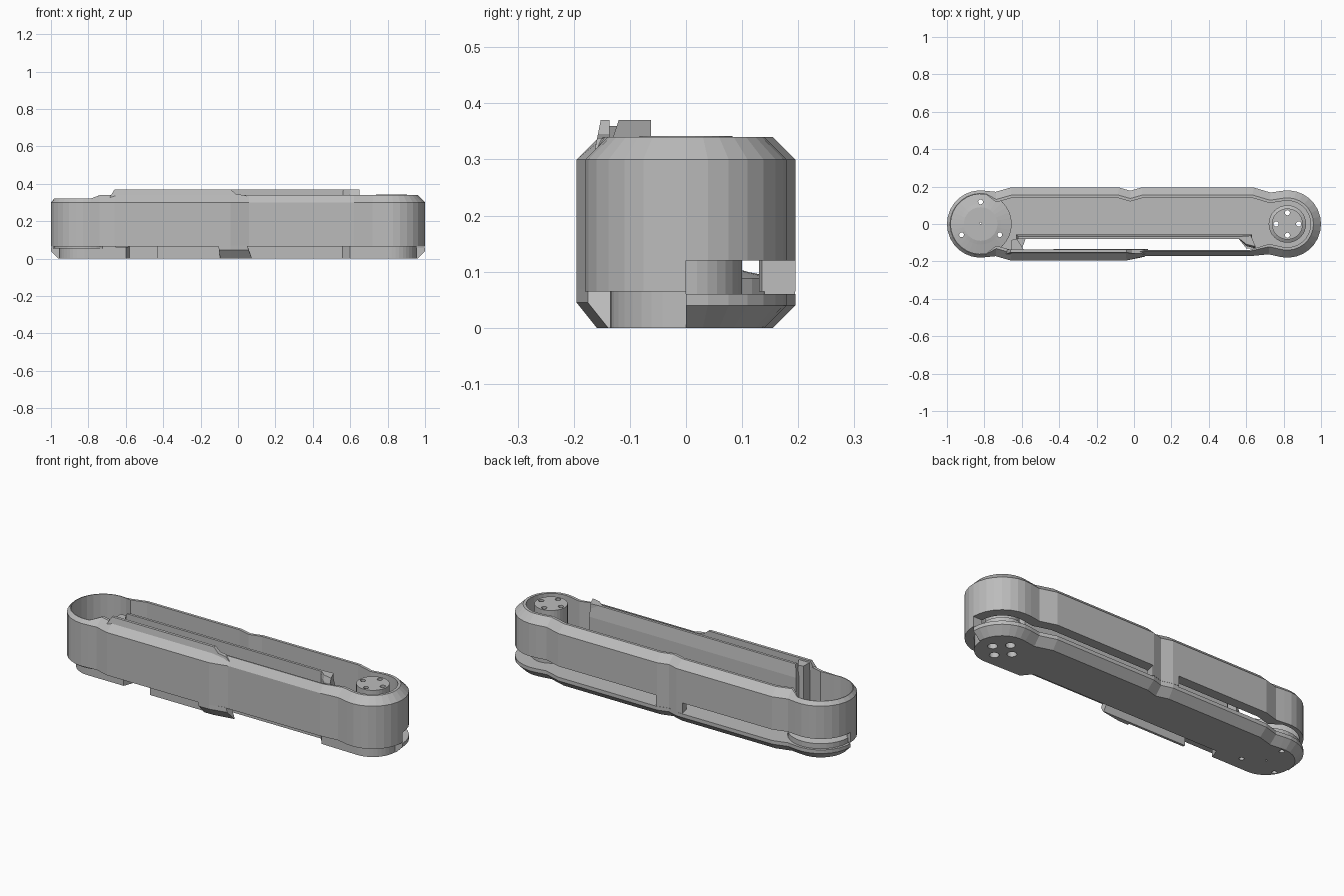
import bpy, bmesh, math
from mathutils import Vector

if "Cube" in bpy.data.objects:
    bpy.data.objects.remove(bpy.data.objects["Cube"])

grey = bpy.data.materials.new("plain_grey")
grey.diffuse_color = (0.5, 0.5, 0.5, 1)
grey.use_nodes = True
grey.node_tree.nodes["Principled BSDF"].inputs["Base Color"].default_value = grey.diffuse_color


def loft(name, rings, tube=False):
    """Closed solid through equal-length 3D rings; tube joins the last ring to the first."""
    bm = bmesh.new()
    rows = [[bm.verts.new(p) for p in r] for r in rings]
    n = len(rows[0])
    for a, b in zip(rows, rows[1:] + (rows[:1] if tube else [])):
        for i in range(n):
            j = (i + 1) % n
            bm.faces.new((a[i], a[j], b[j], b[i]))
    if not tube:
        bm.faces.new(rows[0][::-1])
        bm.faces.new(rows[-1])
    bmesh.ops.recalc_face_normals(bm, faces=bm.faces)
    me = bpy.data.meshes.new(name)
    bm.to_mesh(me)
    bm.free()
    me.materials.append(grey)
    ob = bpy.data.objects.new(name, me)
    bpy.context.collection.objects.link(ob)
    return ob


def prism(name, pts, z0, z1):
    return loft(name, [[(x, y, z) for x, y in pts] for z in (z0, z1)])


def arc(cx, r, a0, a1, n):
    angs = [math.radians(a0 + (a1 - a0) * i / n) for i in range(n + 1)]
    return [(cx + r * math.cos(a), r * math.sin(a)) for a in angs]


def circle(cx, cy, r, n=24):
    return [(x, y + cy) for x, y in arc(cx, r, 0, 360 - 360 / n, n - 1)]


def turned(name, cx, profile):
    return loft(name, [[(x, y, z) for x, y in circle(cx, 0, r, 32)] for r, z in profile])


def inset(pts, amount):
    """Move a counter-clockwise outline inward; amount(x, y) gives the distance."""
    out, n = [], len(pts)
    for i in range(n):
        p, q, s = (Vector(pts[(i + k) % n]) for k in (-1, 0, 1))
        e, f = (q - p).normalized(), (s - q).normalized()
        n1, n2 = Vector((-e.y, e.x)), Vector((-f.y, f.x))
        m = (n1 + n2).normalized()
        q = q + m * (amount(q.x, q.y) / max(m.dot(n1), 0.5))
        out.append((q.x, q.y))
    return out


def cut(ob, cutters):
    for c in cutters:
        m = ob.modifiers.new("cut", 'BOOLEAN')
        m.operation, m.solver, m.object = 'DIFFERENCE', 'EXACT', c
        bpy.context.view_layer.objects.active = ob
        bpy.ops.object.modifier_apply(modifier=m.name)


# Outline with two round ends and a waist in the middle
outline = (arc(.82, .18, -100, 100, 16)
           + [(.73, .168), (.64, .195), (.04, .195), (-.02, .178), (-.08, .195),
              (-.66, .195), (-.74, .172)]
           + arc(-.82, .18, 80, 280, 16)
           + [(-.74, -.172), (-.66, -.195), (-.04, -.195), (.06, -.172),
              (.62, -.172), (.72, -.162)])


# Rim gets thinner around the left end and along the right front
def rim(x, y, wide, thin):
    if x < -.745:
        return thin * .6
    return thin if y < -.1 and 0 < x < .65 else wide


def rim_height(x):
    return .32 if x < -.745 else .34


# Open upper shell wall with chamfered rim
top_out = inset(outline, lambda x, y: rim(x, y, .04, .027))
top_in = inset(outline, lambda x, y: rim(x, y, .055, .034))
shell = loft("upper_shell", [
    [(x, y, .065) for x, y in outline],
    [(x, y, .30) for x, y in outline],
    [(x, y, rim_height(o[0])) for (x, y), o in zip(top_out, outline)],
    [(x, y, rim_height(o[0])) for (x, y), o in zip(top_in, outline)],
    [(x, y, .065) for x, y in top_in]], tube=True)

# Base: chamfered back half and recessed front half, also the floor
back = [p for p in outline if p[1] > .001]
back = [(1, 0)] + back + [(-1, 0)]
low = inset(back, lambda x, y: .04)
low[0], low[-1] = (.96, 0), (-.96, 0)
base_back = loft("base_back", [
    [(x, y, 0) for x, y in low],
    [(x, y, .04) for x, y in back],
    [(x, y, .06) for x, y in back]])
front = (arc(-.82, .135, 180, 270, 10) + [(-.6, -.135), (-.58, -.08), (.56, -.08), (.6, -.13)]
         + arc(.82, .135, 270, 360, 10))
base_front = prism("base_front", front, 0, .067)

# Stepped pivot post on the right, flat disc on the left
post = turned("pivot_post", .82, ((.1, .05), (.1, .125), (.083, .135), (.083, .342)))
disc = turned("left_disc", -.82, ((.166, .055), (.166, .088), (.11, .1), (.09, .105)))

# Cutters: back slot and screw holes
slot = prism("slot_cutter", [(-1.2, 0), (1.2, 0), (1.2, .3), (.07, .3), (.03, .13),
                             (-.1, .13), (-.14, .3), (-1.2, .3)], 0, .12)
right_at = [(.06, 0), (-.06, 0), (0, .06), (0, -.06)]
right_holes = [prism("hole_cutter", circle(.82 + dx, dy, .014, 12), -.1, .5)
               for dx, dy in right_at]
sinks = [prism("sink_cutter", circle(.82 + dx, dy, .024, 16), -.1, .03)
         for dx, dy in right_at]
left_holes = [prism("hole_cutter", circle(x, y, r, 12), -.1, .5)
              for x, y, r in ((-.82, .118, .013), (-.922, -.058, .013),
                              (-.718, -.058, .013), (-.82, .004, .005))]
cut(shell, [slot])
for part in (base_back, base_front):
    cut(part, right_holes + left_holes + sinks)
cut(post, right_holes)
cut(disc, left_holes)
for c in [slot] + right_holes + sinks + left_holes:
    bpy.data.objects.remove(c)

# Foot of the wall between the two back slots
prism("back_bridge", [(-.1, .14), (.03, .14), (.043, .194), (-.02, .177), (-.08, .194),
                      (-.113, .194)], .05, .12)

# Tall inner panel beside the opening
loft("inner_panel", [
    [(x, y, z) for x, y in ((-w, -.08), (w, -.08), (w, b), (-w, b))]
    for w, b, z in ((.63, -.056, .06), (.63, -.056, .30), (.62, -.066, .37))])

# Angled tabs at the ends of the panel
loft("right_tab", [
    [(x, y, z) for x, y in ((.55, -.068), (.625, -.062), (.65, e), (.6, e + .012))]
    for e, z in ((-.13, .06), (-.13, .34), (-.12, .37))])
prism("left_tab", [(-.655, -.085), (-.625, -.08), (-.585, -.145), (-.655, -.145)], .06, .36)

# Raised ridge on the front rim
ridge = ((-.69, .32), (.06, .32), (.04, .338), (-.01, .345), (-.04, .37), (-.66, .37))
loft("front_ridge", [[(x, y + t * (z - .32), z) for x, z in ridge]
                     for y, t in ((-.162, .2), (-.136, 0))])

# Recessed skirt under the left half of the front wall
prism("front_skirt", [(-.43, -.148), (-.04, -.148), (-.04, -.135), (-.43, -.135)], 0, .08)

# Chamfered tab below the front wall
loft("front_tab", [
    [(x0, y, .07), (x0 + .3 * k, y, .045), (x0 + k, y + .036, 0),
     (x0 + k, -.135, 0), (x0, -.135, .07)]
    for x0, k, y in ((-.105, .01, -.195), (-.04, 0, -.195), (.05, .025, -.175))])
